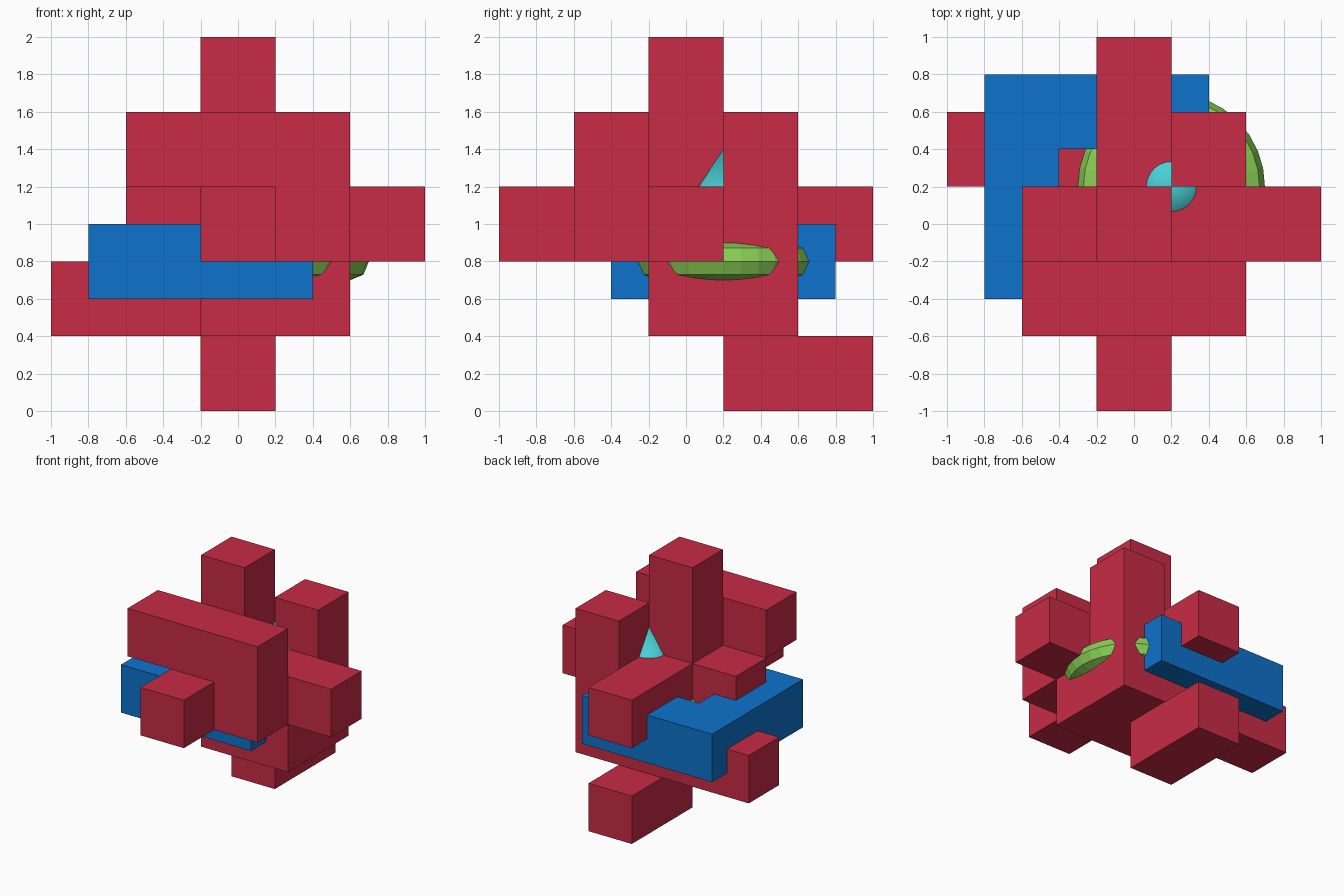
import bpy
import bmesh
import math
from mathutils import Vector

CELL = 0.4

cube = bpy.data.objects.get("Cube")
if cube:
    bpy.data.objects.remove(cube, do_unlink=True)


def material(name, rgb):
    mat = bpy.data.materials.new(name)
    mat.use_nodes = True
    mat.diffuse_color = (*rgb, 1)
    mat.node_tree.nodes["Principled BSDF"].inputs["Base Color"].default_value = (*rgb, 1)
    return mat


def add_object(name, bm, mat):
    mesh = bpy.data.meshes.new(name)
    bm.to_mesh(mesh)
    bm.free()
    mesh.materials.append(mat)
    obj = bpy.data.objects.new(name, mesh)
    bpy.context.collection.objects.link(obj)
    return obj


def block_solid(name, bars, origin, mat):
    """Union of grid-aligned bars, each given by its first and last cell."""
    cells = set()
    for a, b in bars:
        cells |= {(x, y, z) for x in range(a[0], b[0] + 1)
                  for y in range(a[1], b[1] + 1) for z in range(a[2], b[2] + 1)}
    bm = bmesh.new()
    for cell in sorted(cells):
        centre = Vector(cell) + Vector((0.5, 0.5, 0.5))
        for axis in range(3):
            for sign in (-1, 1):
                normal = Vector((0, 0, 0))
                normal[axis] = sign
                neighbour = list(cell)
                neighbour[axis] += sign
                if tuple(neighbour) in cells:
                    continue
                u, v = Vector((0, 0, 0)), Vector((0, 0, 0))
                u[(axis + 1) % 3] = 0.5
                v[(axis + 2) % 3] = 0.5 * sign
                middle = centre + normal / 2
                corners = [middle - u - v, middle + u - v, middle + u + v, middle - u + v]
                bm.faces.new([bm.verts.new(Vector(origin) + c * CELL) for c in corners])
    bmesh.ops.remove_doubles(bm, verts=bm.verts, dist=0.001)
    bmesh.ops.dissolve_limit(bm, angle_limit=0.02, verts=bm.verts, edges=bm.edges)
    return add_object(name, bm, mat)


red = material("crimson", (0.58, 0.025, 0.06))
blue = material("blue", (0.004, 0.17, 0.6))
green = material("leaf green", (0.25, 0.62, 0.09))
teal = material("turquoise", (0.065, 0.63, 0.67))

# Interlocking red bars
block_solid("red_bars", [
    ((2, 2, 1), (2, 2, 4)),   # central column
    ((1, 1, 3), (3, 1, 3)),   # upper front bar
    ((3, 1, 2), (3, 1, 2)),   # drop of the front bar
    ((2, 0, 2), (2, 1, 2)),   # front peg
    ((1, 2, 2), (4, 2, 2)),   # cross bar
    ((2, 3, 2), (2, 4, 2)),   # rear peg
    ((3, 3, 1), (3, 3, 3)),   # rear tower
    ((0, 3, 1), (3, 3, 1)),   # lower rear bar
    ((3, 2, 1), (3, 2, 1)),   # lower corner
    ((2, 3, 0), (2, 4, 0)),   # foot
], (-1, -1, 0), red)

# Blue bracket, open towards +x
block_solid("blue_bracket", [
    ((0, 0, 0), (0, 2, 0)),
    ((0, 0, 0), (2, 0, 0)),
    ((0, 2, 0), (2, 2, 0)),
], (-0.8, -0.4, 0.6), blue)

# Green ring
bpy.ops.mesh.primitive_torus_add(major_segments=32, minor_segments=8, major_radius=0.4,
                                 minor_radius=0.1, location=(0.2, 0.2, 0.8))
ring = bpy.context.object
ring.name = "green_ring"
ring.data.materials.append(green)

# Turquoise cone, sunk into the bars
bpy.ops.mesh.primitive_cone_add(vertices=32, radius1=0.2, depth=0.3, location=(0.2, 0.2, 1.25))
cone = bpy.context.object
cone.name = "turquoise_cone"
cone.data.materials.append(teal)
bpy.ops.object.shade_smooth_by_angle(angle=math.radians(30))
